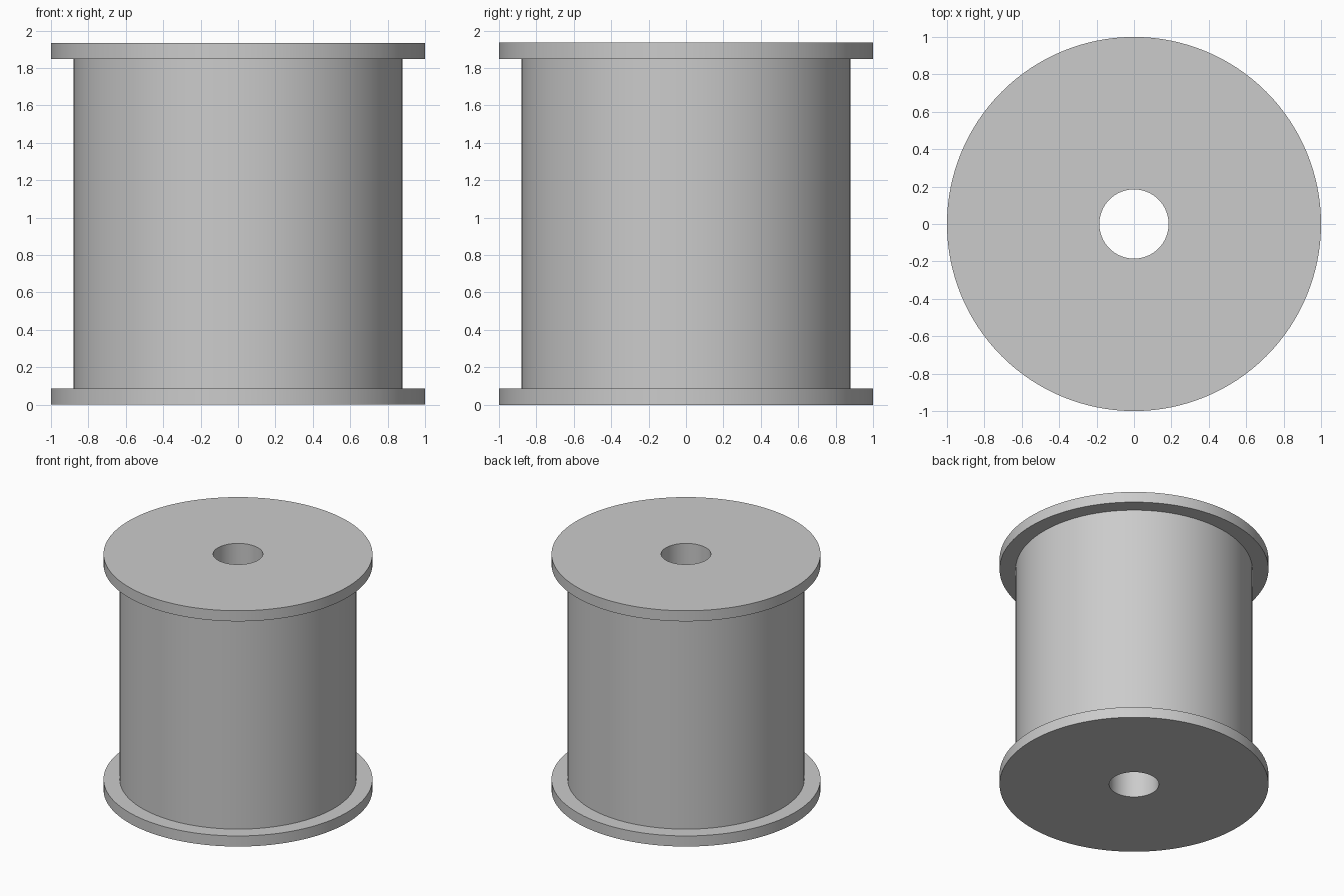
import bpy, bmesh, math

cube = bpy.data.objects.get("Cube")
if cube:
    bpy.data.objects.remove(cube, do_unlink=True)

HEIGHT, FLANGE = 1.935, 0.087
R_FLANGE, R_DRUM, R_BORE = 1.0, 0.88, 0.185
SEGMENTS = 128

# Plain grey plastic
grey = bpy.data.materials.new("light_grey")
grey.use_nodes = True
colour = (0.6, 0.6, 0.6, 1)
grey.diffuse_color = colour
grey.node_tree.nodes["Principled BSDF"].inputs["Base Color"].default_value = colour


def lathe(name, profile):
    """Revolve a closed (radius, height) profile around z."""
    bm = bmesh.new()
    rings = []
    for i in range(SEGMENTS):
        a = math.tau * i / SEGMENTS
        rings.append([bm.verts.new((r * math.cos(a), r * math.sin(a), z))
                      for r, z in profile])
    n = len(profile)
    for i in range(SEGMENTS):
        p, q = rings[i], rings[(i + 1) % SEGMENTS]
        for j in range(n):
            k = (j + 1) % n
            bm.faces.new((p[j], q[j], q[k], p[k]))
    bmesh.ops.recalc_face_normals(bm, faces=bm.faces)
    mesh = bpy.data.meshes.new(name)
    bm.to_mesh(mesh)
    bm.free()
    mesh.materials.append(grey)
    obj = bpy.data.objects.new(name, mesh)
    bpy.context.collection.objects.link(obj)
    bpy.ops.object.select_all(action="DESELECT")
    obj.select_set(True)
    bpy.context.view_layer.objects.active = obj
    bpy.ops.object.shade_smooth_by_angle(angle=math.radians(30))
    return obj


# Spool: two flanges and a drum in one solid, with a bore right through
lower = [(R_BORE, 0), (R_FLANGE, 0), (R_FLANGE, FLANGE), (R_DRUM, FLANGE)]
upper = [(r, HEIGHT - z) for r, z in reversed(lower)]
lathe("spool", lower + upper)
